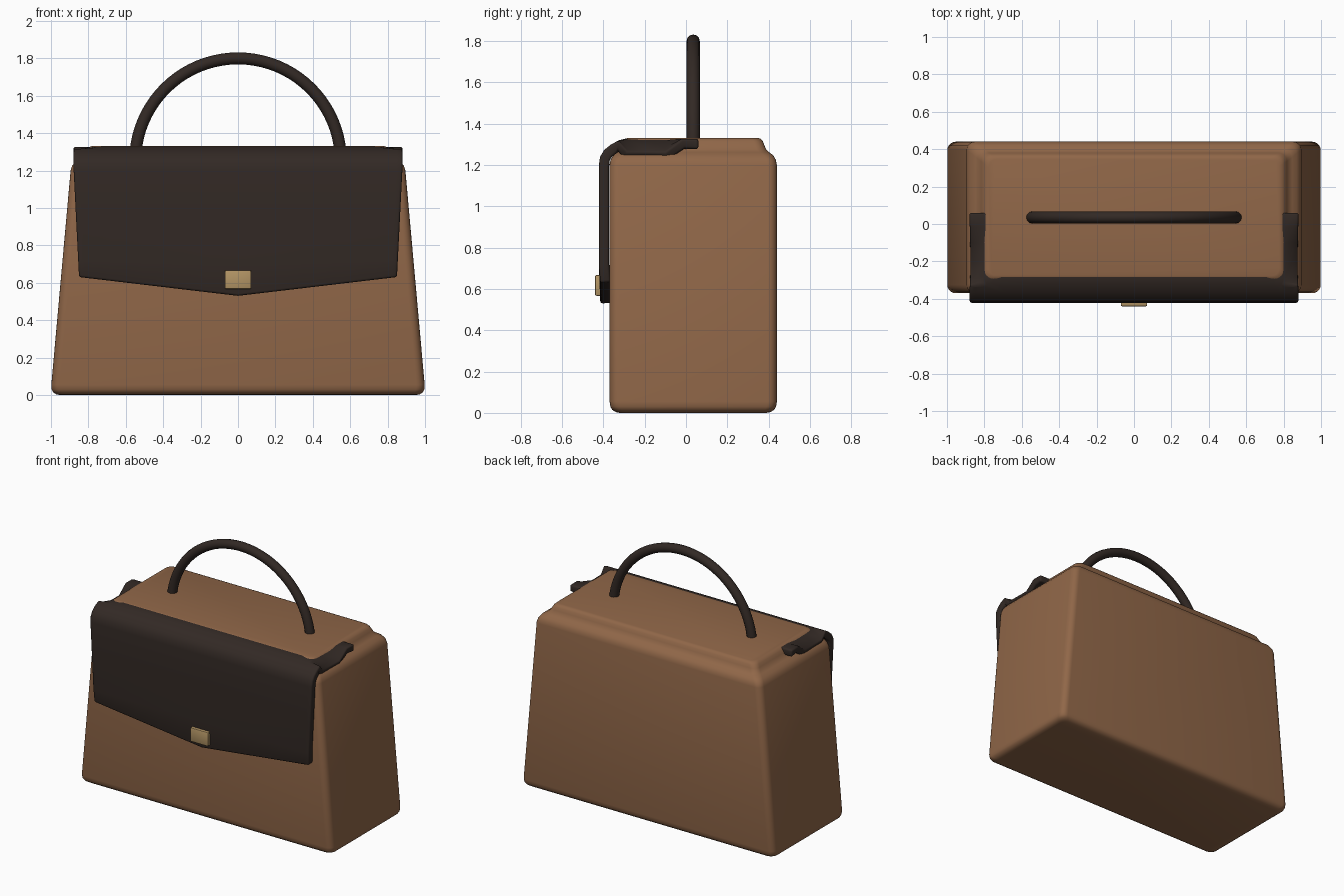
import bpy, bmesh, math

if "Cube" in bpy.data.objects:
    bpy.data.objects.remove(bpy.data.objects["Cube"])


def material(name, rgb):
    m = bpy.data.materials.new(name)
    m.diffuse_color = (*rgb, 1)
    m.use_nodes = True
    m.node_tree.nodes["Principled BSDF"].inputs["Base Color"].default_value = m.diffuse_color
    return m


BROWN = material("tan_leather", (0.28, 0.135, 0.065))
DARK = material("dark_leather", (0.032, 0.022, 0.018))
GOLD = material("brass", (0.45, 0.30, 0.13))


def finish(name, bm, mat):
    me = bpy.data.meshes.new(name)
    bm.to_mesh(me)
    bm.free()
    ob = bpy.data.objects.new(name, me)
    bpy.context.collection.objects.link(ob)
    me.materials.append(mat)
    return ob


def smooth(ob, angle=40):
    bpy.ops.object.select_all(action='DESELECT')
    ob.select_set(True)
    bpy.context.view_layer.objects.active = ob
    bpy.ops.object.shade_smooth_by_angle(angle=math.radians(angle))


def rounded_ring(bm, hx, y0, y1, r, z, steps=5):
    corners = [(hx - r, y1 - r, 0), (-hx + r, y1 - r, 90),
               (-hx + r, y0 + r, 180), (hx - r, y0 + r, 270)]
    ring = []
    for cx, cy, a0 in corners:
        for k in range(steps + 1):
            a = math.radians(a0 + 90 * k / steps)
            ring.append(bm.verts.new((cx + r * math.cos(a), cy + r * math.sin(a), z)))
    return ring


# Body: tapered loft with a rounded base and a stepped top lip (z, inset)
profile = [(0, .05), (.004, .03), (.015, .013), (.03, .004), (.055, 0),
           (1.20, 0), (1.225, .005), (1.248, .018), (1.262, .038), (1.275, .052),
           (1.295, .06), (1.315, .068), (1.327, .078), (1.332, .092)]
bm = bmesh.new()
rings = []
for z, inset in profile:
    hx = 1.003 - 0.09 * z - inset * (1.15 if z > 1 else 1)
    rings.append(rounded_ring(bm, hx, -0.37 + inset, 0.44 - inset, 0.045, z))
for a, b in zip(rings, rings[1:]):
    n = len(a)
    for i in range(n):
        bm.faces.new((a[i], a[(i + 1) % n], b[(i + 1) % n], b[i]))
bm.faces.new(rings[0][::-1])
bm.faces.new(rings[-1])
smooth(finish("bag_body", bm, BROWN))

# Flap: sheet from the pointed front edge, over the bend, to the top (y, z)
path = [(-.415, None), (-.422, .72), (-.422, 1.0), (-.422, 1.20), (-.416, 1.24),
        (-.397, 1.272), (-.365, 1.298), (-.325, 1.32), (-.285, 1.33),
        (-.20, 1.328), (-.10, 1.327), (-.02, 1.327), (.06, 1.327)]
columns = [-1, -.965, -.91, -.8, -.6, -.4, -.2, 0, .2, .4, .6, .8, .91, .965, 1]
bm = bmesh.new()
grid = []
for y, z in path:
    row = []
    for s in columns:
        edge = 0.53 + 0.10 * abs(s)
        zz = edge if z is None else z
        half = 0.85 + 0.03 * min(1, max(0, (zz - 0.63) / 0.6))
        # the ends of the top panel sag onto the body lip
        if -0.3 < y < -0.05 and abs(s) > 0.9:
            zz -= 0.065 * (abs(s) - 0.9) / 0.1
        row.append(bm.verts.new((half * s, y, zz)))
    grid.append(row)
for a, b in zip(grid, grid[1:]):
    for j in range(len(columns) - 1):
        bm.faces.new((a[j], a[j + 1], b[j + 1], b[j]))
flap = finish("flap", bm, DARK)
sol = flap.modifiers.new("thickness", 'SOLIDIFY')
sol.thickness = 0.05
sol.offset = -1
bev = flap.modifiers.new("soft_edges", 'BEVEL')
bev.width = 0.012
bev.segments = 3
bev.limit_method = 'ANGLE'
bev.angle_limit = math.radians(50)
smooth(flap)

# Handle: round tube on a half-circle arch
cu = bpy.data.curves.new("handle", 'CURVE')
cu.dimensions = '3D'
cu.bevel_depth = 0.032
cu.bevel_resolution = 4
cu.use_fill_caps = True
N = 40
sp = cu.splines.new('POLY')
sp.points.add(N)
for i, p in enumerate(sp.points):
    a = math.pi * i / N
    p.co = (0.55 * math.cos(a), 0.035, 1.25 + 0.55 * math.sin(a), 1)
sp.use_smooth = True
handle = bpy.data.objects.new("handle", cu)
bpy.context.collection.objects.link(handle)
cu.materials.append(DARK)

# Clasp: small bevelled plate
bm = bmesh.new()
bmesh.ops.create_cube(bm, size=1)
for v in bm.verts:
    v.co = (v.co.x * 0.14, -0.418 + v.co.y * 0.044, 0.617 + v.co.z * 0.10)
bmesh.ops.bevel(bm, geom=bm.edges[:], offset=0.006, segments=2, affect='EDGES', profile=0.5)
smooth(finish("clasp", bm, GOLD))
